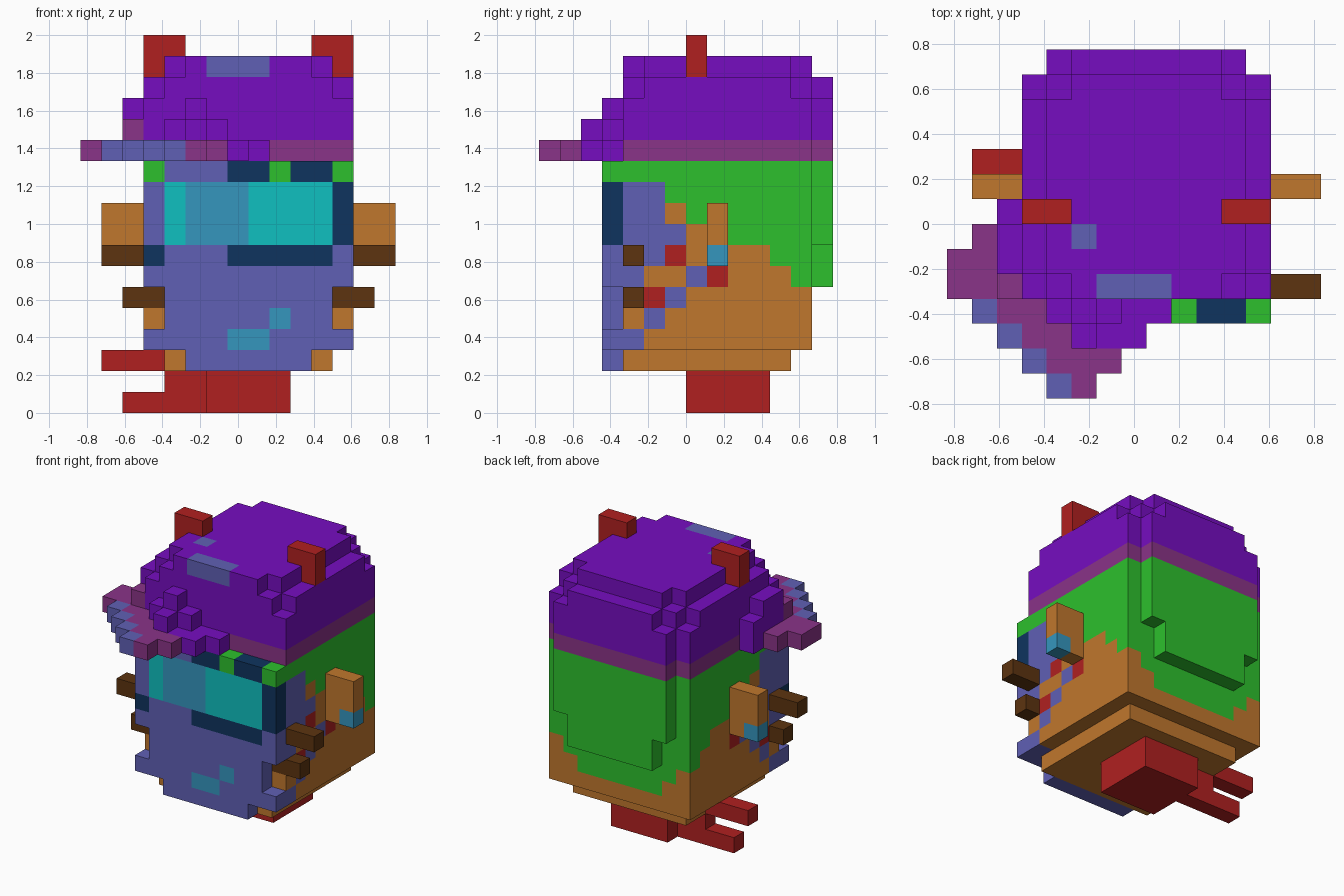
import bpy
import bmesh
from mathutils import Vector

if "Cube" in bpy.data.objects:
    bpy.data.objects.remove(bpy.data.objects["Cube"])

UNIT = 2 / 18
ORIGIN = Vector((-7.5, -7, 0))
MIRROR = 15  # cell i pairs with cell MIRROR - i

PALETTE = {
    "P": ("purple", "760DC0"), "M": ("plum", "8A3388"), "B": ("periwinkle", "6060B5"),
    "G": ("green", "2DC02D"), "O": ("orange", "C0772D"), "W": ("dark brown", "5D3410"),
    "R": ("red", "B02020"), "N": ("navy", "0F345F"), "C": ("cyan", "10C0C0"),
    "T": ("steel cyan", "3596BE"),
}


def linear(hex_pair):
    c = int(hex_pair, 16) / 255
    return c / 12.92 if c <= 0.04045 else ((c + 0.055) / 1.055) ** 2.4


def make_material(name, code):
    colour = [linear(code[n:n + 2]) for n in (0, 2, 4)] + [1]
    mat = bpy.data.materials.new(name)
    mat.use_nodes = True
    mat.diffuse_color = colour
    mat.node_tree.nodes["Principled BSDF"].inputs["Base Color"].default_value = colour
    return mat


MATERIALS = {key: make_material(*entry) for key, entry in PALETTE.items()}
cells = {}  # (i, j, k) -> (part name, colour key)


def put(part, colour, i, j, k):
    cells[i, j, k] = (part, colour)


def box(part, colour, xs, ys, zs, mirror=False):
    """Fill a block of cells, each range given as (start, end)."""
    for i in range(*xs):
        for j in range(*ys):
            for k in range(*zs):
                put(part, colour, i, j, k)
                if mirror:
                    put(part.replace("left", "right"), colour, MIRROR - i, j, k)


# Body core, with a narrower orange base
box("body", "O", (4, 12), (4, 12), (2, 3))
box("body", "O", (3, 13), (4, 13), (3, 6))
box("body", "G", (3, 13), (4, 13), (6, 12))
box("body", "G", (4, 12), (12, 13), (5, 6))
box("body", "G", (5, 11), (12, 13), (4, 5))

# Patterned flanks, bottom row first, front to back
FLANK = ["BOOOOOOOO", "OBOOOOOOO", "WRBOOOOOO", "BOOBROOOG", "BBROOOOGG",
         "BBBOOGGGG", "BBOGGGGGG", "BBGGGGGGG"]
for k, row in enumerate(FLANK, 3):
    for j, colour in enumerate(row, 4):
        for i in (3, MIRROR - 3):
            put("body", colour, i, j, k)

# Back shell
box("back_shell", "G", (4, 12), (13, 14), (8, 12))
box("back_shell", "G", (5, 11), (13, 14), (6, 8))

# Face and belly panel, bottom row first
PANEL = ["..BBBBBB..", "BBBBTTBBBB", ".BBBBBTBB.", ".BBBBBBBB.", "BBBBBBBBBB",
         "NBBBNNNNNB", "BCTTTCCCCN", "BCTTTCCCCN", "BCTTTCCCCN", "GBBBNNGNNG"]
for k, row in enumerate(PANEL, 2):
    for i, colour in enumerate(row, 3):
        if colour != ".":
            put("front_panel", colour, i, 3, k)

# Cap band and stepped dome
box("cap_band", "M", (3, 13), (4, 13), (12, 13))
box("cap_band", "M", (4, 12), (13, 14), (12, 13))
box("cap", "P", (3, 13), (4, 13), (13, 15))
box("cap", "P", (4, 12), (13, 14), (13, 15))
box("cap", "P", (3, 13), (5, 12), (15, 16))
box("cap", "P", (4, 12), (4, 13), (15, 16))
box("cap", "P", (5, 11), (13, 14), (15, 16))
box("cap", "P", (4, 12), (5, 12), (16, 17))
box("cap", "P", (5, 11), (4, 13), (16, 17))
box("cap", "B", (6, 9), (4, 5), (16, 17))
put("cap", "B", 5, 6, 16)

# Brim sticking out to one corner, front row first, with a pale edge
BRIM = ["....BM...", "...BMMM..", "..BMMPPP.", ".BMMPPPPP", "MMM", "MMM", ".MM", "..P"]
for j, row in enumerate(BRIM):
    for i, colour in enumerate(row):
        if colour != ".":
            put("brim", colour, i, j, 12)

# Lumps where the brim meets the cap
box("cap_front_lump", "P", (4, 7), (3, 4), (13, 14))
box("cap_front_lump", "P", (5, 6), (2, 4), (13, 14))
box("cap_front_lump", "P", (5, 6), (3, 4), (14, 15))
box("cap_side_lump", "P", (2, 3), (5, 8), (13, 14))
box("cap_side_lump", "P", (2, 3), (5, 7), (14, 15))
put("cap_side_lump", "M", 2, 4, 13)

# Hooked horns
box("left_horn", "R", (12, 13), (7, 8), (16, 18), mirror=True)
box("left_horn", "R", (11, 12), (7, 8), (17, 18), mirror=True)

# Arms with a tinted outer tip, and two pegs on each side
box("left_arm", "O", (13, 15), (8, 9), (7, 10), mirror=True)
box("left_arm", "T", (14, 15), (8, 9), (7, 8), mirror=True)
box("left_upper_peg", "W", (13, 15), (4, 5), (7, 8), mirror=True)
box("left_lower_peg", "W", (12, 14), (4, 5), (5, 6), mirror=True)

# Foot block and forked tail
box("foot", "R", (6, 10), (7, 11), (0, 2))
box("tail", "R", (4, 6), (9, 10), (0, 2))
box("tail", "R", (2, 4), (9, 10), (0, 1))
box("tail", "R", (1, 4), (9, 10), (2, 3))

# Turn the filled cells into one outer-skin mesh per part
AXES = [Vector(v) for v in ((1, 0, 0), (0, 1, 0), (0, 0, 1))]


def build_part(name):
    bm = bmesh.new()
    keys = sorted({c for p, c in cells.values() if p == name})
    for pos, (part, colour) in cells.items():
        if part != name:
            continue
        centre = Vector(pos) + Vector((0.5, 0.5, 0.5)) + ORIGIN
        for a in range(3):
            u, v = AXES[(a + 1) % 3] / 2, AXES[(a + 2) % 3] / 2
            for side in (1, -1):
                normal = AXES[a] * side
                if tuple(int(c) for c in Vector(pos) + normal) in cells:
                    continue
                mid = centre + normal / 2
                ring = [mid - u - v, mid + u - v, mid + u + v, mid - u + v][::side]
                face = bm.faces.new([bm.verts.new(p * UNIT) for p in ring])
                face.material_index = keys.index(colour)
    bmesh.ops.remove_doubles(bm, verts=bm.verts, dist=UNIT / 100)
    mesh = bpy.data.meshes.new(name)
    bm.to_mesh(mesh)
    bm.free()
    for key in keys:
        mesh.materials.append(MATERIALS[key])
    bpy.context.collection.objects.link(bpy.data.objects.new(name, mesh))


for part_name in sorted({p for p, c in cells.values()}):
    build_part(part_name)
